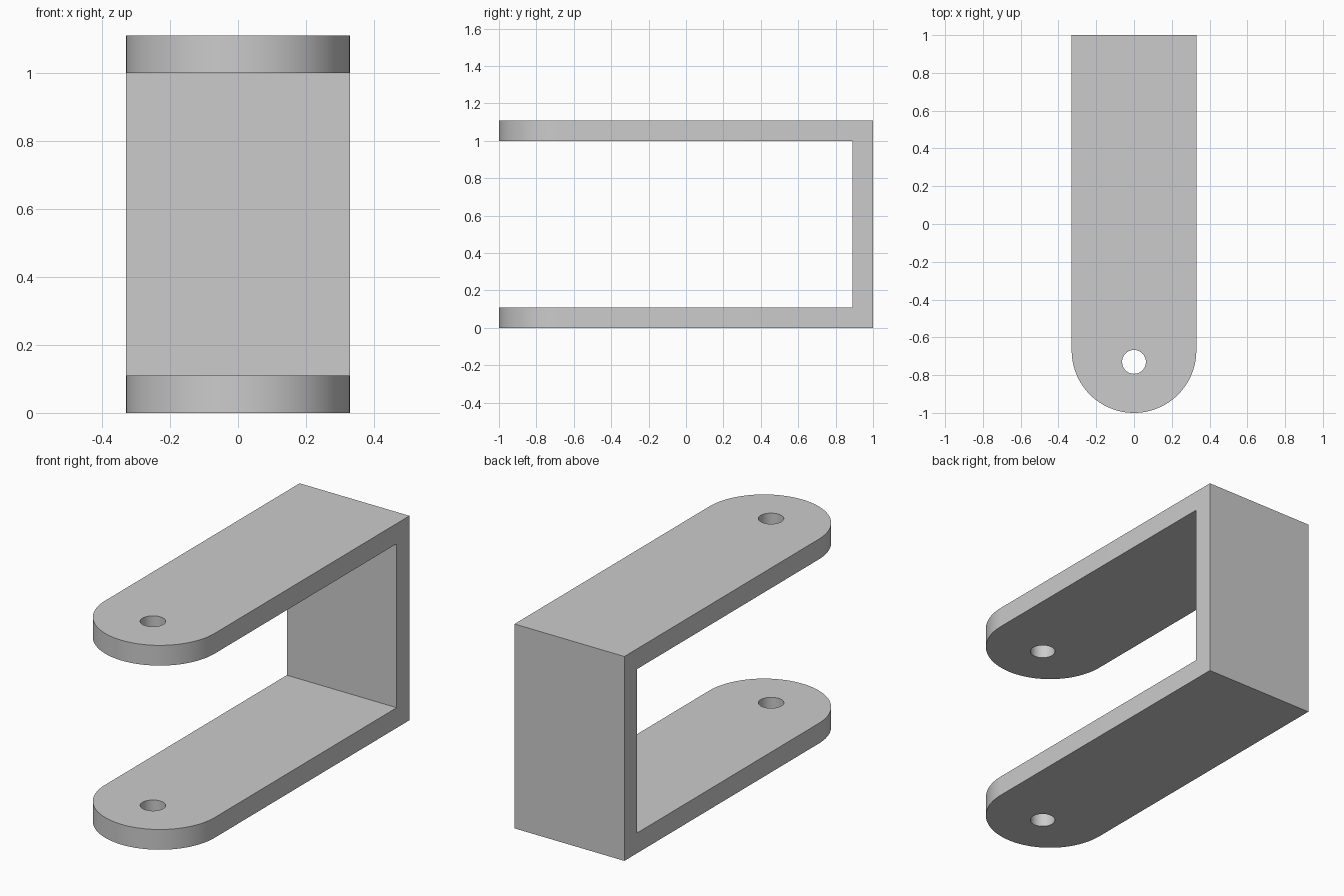
import bpy
import bmesh
from math import cos, sin, pi
from mathutils import Matrix

cube = bpy.data.objects.get("Cube")
if cube:
    bpy.data.objects.remove(cube, do_unlink=True)

HALF_WIDTH = 0.33
HEIGHT = 1.11
WALL = 0.11
HOLE_Y, HOLE_RADIUS = -0.73, 0.063
SEGMENTS = 48

grey = bpy.data.materials.new("grey metal")
grey.use_nodes = True
colour = (0.6, 0.6, 0.6, 1)
grey.diffuse_color = colour
grey.node_tree.nodes["Principled BSDF"].inputs["Base Color"].default_value = colour


def add_object(name, bm):
    bmesh.ops.recalc_face_normals(bm, faces=bm.faces)
    mesh = bpy.data.meshes.new(name)
    bm.to_mesh(mesh)
    bm.free()
    mesh.materials.append(grey)
    obj = bpy.data.objects.new(name, mesh)
    bpy.context.collection.objects.link(obj)
    return obj


def cut(target, cutter):
    """Subtract the cutter for good, then discard it."""
    cutter.hide_render = True
    mod = target.modifiers.new("cut", 'BOOLEAN')
    mod.operation = 'DIFFERENCE'
    mod.solver = 'EXACT'
    mod.object = cutter
    bpy.context.view_layer.objects.active = target
    bpy.ops.object.modifier_apply(modifier=mod.name)
    bpy.data.objects.remove(cutter, do_unlink=True)


# Solid block with a square back and a round front
outline = [(HALF_WIDTH, 1), (-HALF_WIDTH, 1)]
for i in range(SEGMENTS + 1):
    a = pi + pi * i / SEGMENTS
    outline.append((HALF_WIDTH * cos(a), HALF_WIDTH - 1 + HALF_WIDTH * sin(a)))
bm = bmesh.new()
base = bm.faces.new([bm.verts.new((x, y, 0)) for x, y in outline])
top = bmesh.ops.extrude_face_region(bm, geom=[base], use_keep_orig=True)
bmesh.ops.translate(bm, vec=(0, 0, HEIGHT),
                    verts=[v for v in top["geom"] if isinstance(v, bmesh.types.BMVert)])
bracket = add_object("u_bracket", bm)

# Gap between the two arms, open at the front
bm = bmesh.new()
bmesh.ops.create_cube(bm, size=1, matrix=Matrix.Translation((0, -WALL, HEIGHT / 2))
                      @ Matrix.Diagonal((1, 2, HEIGHT - 2 * WALL, 1)))
cut(bracket, add_object("gap_cutter", bm))

# Pin hole through both arms
bm = bmesh.new()
bmesh.ops.create_cone(bm, cap_ends=True, segments=SEGMENTS, radius1=HOLE_RADIUS,
                      radius2=HOLE_RADIUS, depth=HEIGHT * 2,
                      matrix=Matrix.Translation((0, HOLE_Y, HEIGHT / 2)))
cut(bracket, add_object("hole_cutter", bm))

# Smooth round ends and holes, crisp edges elsewhere
bpy.ops.object.select_all(action='DESELECT')
bracket.select_set(True)
bpy.context.view_layer.objects.active = bracket
bpy.ops.object.shade_smooth_by_angle(angle=pi / 6)
